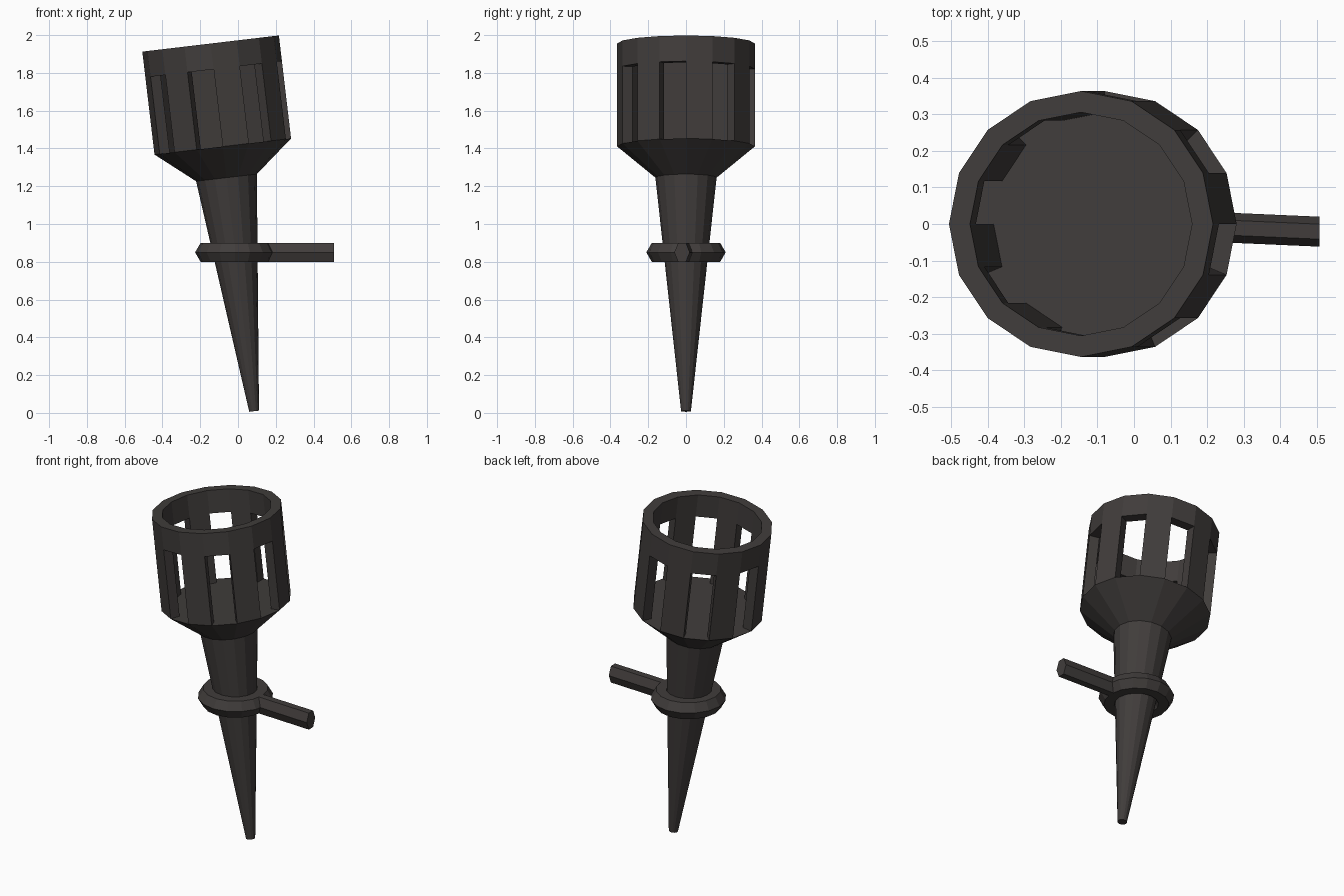
import bpy, bmesh, math
from mathutils import Matrix, Vector

if "Cube" in bpy.data.objects:
    bpy.data.objects.remove(bpy.data.objects["Cube"])

SIDES = 16
iron = bpy.data.materials.new("dark_iron")
iron.diffuse_color = (0.052, 0.046, 0.044, 1)
iron.use_nodes = True
iron.node_tree.nodes["Principled BSDF"].inputs["Base Color"].default_value = iron.diffuse_color

# Leaning axis of the torch: origin at the pointed foot
TILT = Matrix.Translation((0.086, 0, 0.003)) @ Matrix.Rotation(math.radians(-6.75), 4, 'Y')


def finish(name, bm, matrix=Matrix()):
    bmesh.ops.remove_doubles(bm, verts=bm.verts, dist=1e-5)
    bmesh.ops.recalc_face_normals(bm, faces=bm.faces)
    bm.transform(matrix)
    me = bpy.data.meshes.new(name)
    bm.to_mesh(me)
    bm.free()
    me.materials.append(iron)
    ob = bpy.data.objects.new(name, me)
    bpy.context.collection.objects.link(ob)
    return ob


def polar(r, k, z, n=SIDES):
    a = 2 * math.pi * k / n
    return Vector((r * math.cos(a), r * math.sin(a), z))


def face(bm, pts):
    bm.faces.new([bm.verts.new(p) for p in pts])


def wall_block(bm, k, r0, r1, z0, z1, ends):
    """One segment of a hollow wall; ends adds the two radial side faces."""
    p = {(r, j, z): polar(r, k + j, z) for r in (r0, r1) for j in (0, 1) for z in (z0, z1)}
    for r in (r0, r1):
        face(bm, [p[r, 0, z0], p[r, 1, z0], p[r, 1, z1], p[r, 0, z1]])
    for z in (z0, z1):
        face(bm, [p[r0, 0, z], p[r1, 0, z], p[r1, 1, z], p[r0, 1, z]])
    if ends:
        for j in (0, 1):
            face(bm, [p[r0, j, z0], p[r1, j, z0], p[r1, j, z1], p[r0, j, z1]])


# Tapered handle flaring into the floor of the basket
FLOOR, SILL, RIM = 1.417, 1.829, 1.966
bm = bmesh.new()
profile = [(0.026, 0.006), (0.162, 1.251), (0.364, FLOOR)]
for (ra, za), (rb, zb) in zip(profile, profile[1:]):
    for k in range(SIDES):
        face(bm, [polar(ra, k, za), polar(ra, k + 1, za), polar(rb, k + 1, zb), polar(rb, k, zb)])
for r, z in (profile[0], profile[-1]):
    face(bm, [polar(r, k, z) for k in range(SIDES)])
finish("handle", bm, TILT)

# Basket posts on every second side
bm = bmesh.new()
for k in range(0, SIDES, 2):
    wall_block(bm, k, 0.306, 0.364, FLOOR, SILL, True)
finish("basket_posts", bm, TILT)

# Basket rim
bm = bmesh.new()
for k in range(SIDES):
    wall_block(bm, k, 0.306, 0.364, SILL, RIM, False)
finish("basket_rim", bm, TILT)

# Level holder ring with a six-sided section
bm = bmesh.new()
N, R, r = 16, 0.152, 0.058
hexa = [(math.cos(math.pi * i / 3), math.sin(math.pi * i / 3)) for i in range(6)]
for k in range(N):
    for i in range(6):
        (ca, sa), (cb, sb) = hexa[i], hexa[(i + 1) % 6]
        face(bm, [polar(R + r * ca, k, r * sa, N), polar(R + r * ca, k + 1, r * sa, N),
                  polar(R + r * cb, k + 1, r * sb, N), polar(R + r * cb, k, r * sb, N)])
finish("holder_ring", bm, Matrix.Translation((-0.017, 0, 0.85)))

# Six-sided wall bar, angled slightly sideways
bm = bmesh.new()
a, b = [[Vector((x, y + 0.041 * c, 0.85 + r * s)) for c, s in hexa]
        for x, y in ((0.12, -0.004), (0.508, -0.021))]
face(bm, a)
face(bm, b)
for i in range(6):
    j = (i + 1) % 6
    face(bm, [a[i], a[j], b[j], b[i]])
finish("wall_bar", bm)
